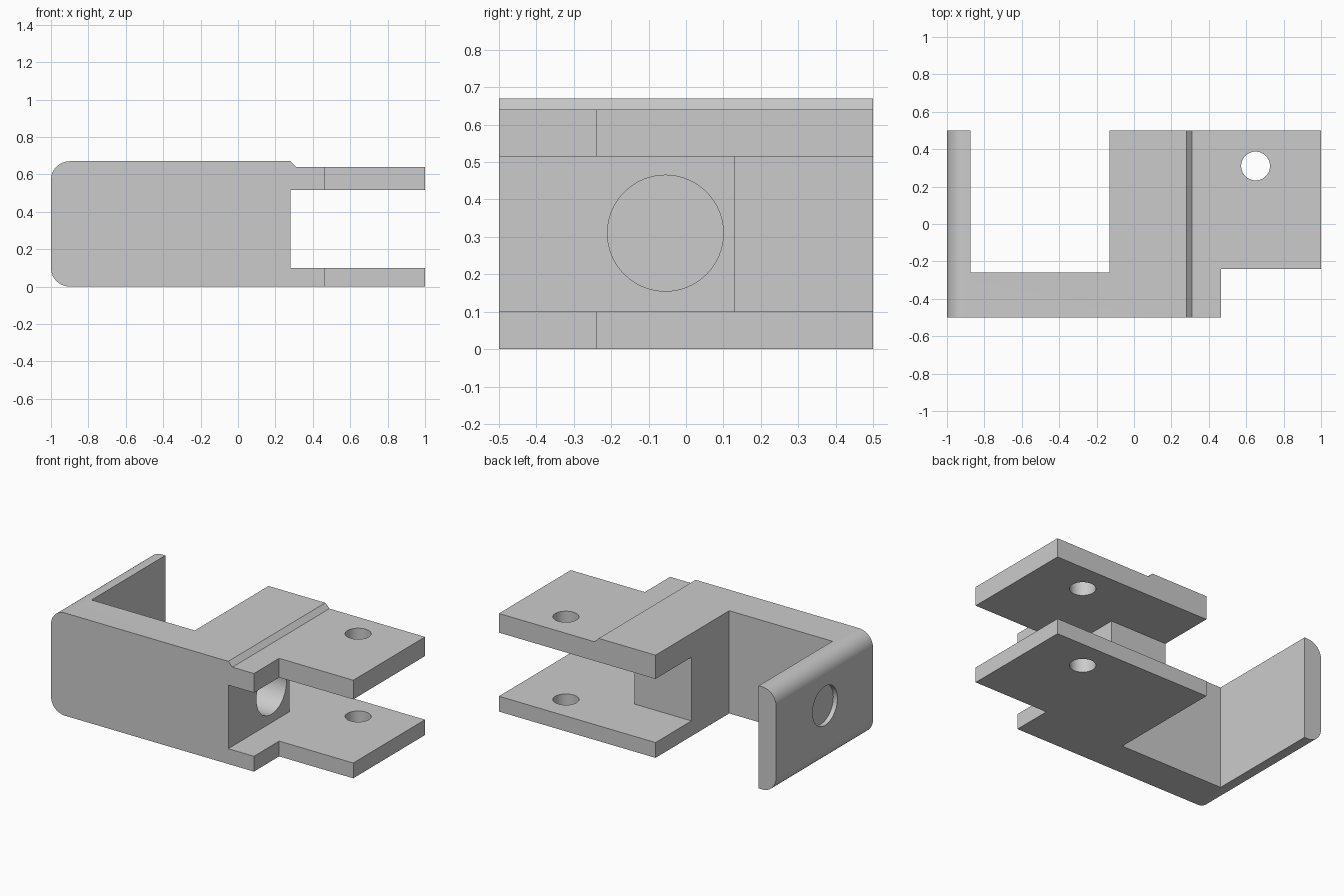
import bpy, bmesh
from math import cos, sin, pi, radians
from mathutils import Matrix, Vector

if "Cube" in bpy.data.objects:
    bpy.data.objects.remove(bpy.data.objects["Cube"], do_unlink=True)

grey = bpy.data.materials.new("light grey")
grey.use_nodes = True
colour = (0.6, 0.6, 0.6, 1)
grey.diffuse_color = colour
grey.node_tree.nodes["Principled BSDF"].inputs["Base Color"].default_value = colour


def make(name, bm):
    bmesh.ops.recalc_face_normals(bm, faces=bm.faces)
    mesh = bpy.data.meshes.new(name)
    bm.to_mesh(mesh)
    bm.free()
    mesh.materials.append(grey)
    obj = bpy.data.objects.new(name, mesh)
    bpy.context.collection.objects.link(obj)
    return obj


def cut(cutter):
    """Subtract a cutter from the bracket, then discard it."""
    cutter.hide_render = True
    mod = bracket.modifiers.new("cut", 'BOOLEAN')
    mod.operation = 'DIFFERENCE'
    mod.solver = 'EXACT'
    mod.object = cutter
    bpy.context.view_layer.objects.active = bracket
    bpy.ops.object.modifier_apply(modifier=mod.name)
    bpy.data.objects.remove(cutter, do_unlink=True)


def cut_box(name, low, high):
    low, high = Vector(low), Vector(high)
    bm = bmesh.new()
    bmesh.ops.create_cube(bm, size=1)
    bmesh.ops.scale(bm, vec=high - low, verts=bm.verts)
    bmesh.ops.translate(bm, vec=(low + high) / 2, verts=bm.verts)
    cut(make(name, bm))


def cut_hole(name, centre, radius, depth, along_x=False):
    turn = Matrix.Rotation(pi / 2, 4, 'Y') if along_x else Matrix.Identity(4)
    bm = bmesh.new()
    bmesh.ops.create_cone(bm, cap_ends=True, segments=64, radius1=radius,
                          radius2=radius, depth=depth,
                          matrix=Matrix.Translation(centre) @ turn)
    cut(make(name, bm))


# Side profile: rounded left end, stepped top, open fork on the right
HEIGHT, STEP, ROUND = 0.67, 0.64, 0.1


def corner(z, start):
    angles = [start + pi / 2 * i / 12 for i in range(13)]
    return [(-1 + ROUND + ROUND * cos(a), z + ROUND * sin(a)) for a in angles]


profile = corner(HEIGHT - ROUND, pi / 2) + corner(ROUND, pi)
profile += [(1, 0), (1, 0.1), (0.28, 0.1), (0.28, 0.515), (1, 0.515),
            (1, STEP), (0.31, STEP), (0.28, HEIGHT)]
bm = bmesh.new()
side = bm.faces.new([bm.verts.new((x, -0.5, z)) for x, z in profile])
swept = bmesh.ops.extrude_face_region(bm, geom=[side])["geom"]
bmesh.ops.translate(bm, vec=(0, 1, 0),
                    verts=[v for v in swept if isinstance(v, bmesh.types.BMVert)])
bracket = make("bracket", bm)

# Bay behind the long wall, notch in the fork, slot behind the block
cut_box("rear_bay", (-0.875, -0.26, -1), (-0.13, 1, 1))
cut_box("fork_notch", (0.465, -1, -1), (2, -0.24, 1))
cut_box("rear_slot", (-0.5, 0.13, 0.1), (0.5, 1, 0.515))

# Pin hole through both fork plates, blind bore in the block, end wall recess
cut_hole("pin_hole", (0.65, 0.31, 0.3), 0.077, 2)
cut_hole("blind_bore", (0.28, -0.055, 0.31), 0.155, 0.6, along_x=True)
cut_hole("wall_recess", (-1, -0.005, 0.38), 0.128, 0.06, along_x=True)

bpy.ops.object.select_all(action='DESELECT')
bracket.select_set(True)
bpy.context.view_layer.objects.active = bracket
bpy.ops.object.shade_smooth_by_angle(angle=radians(30))
